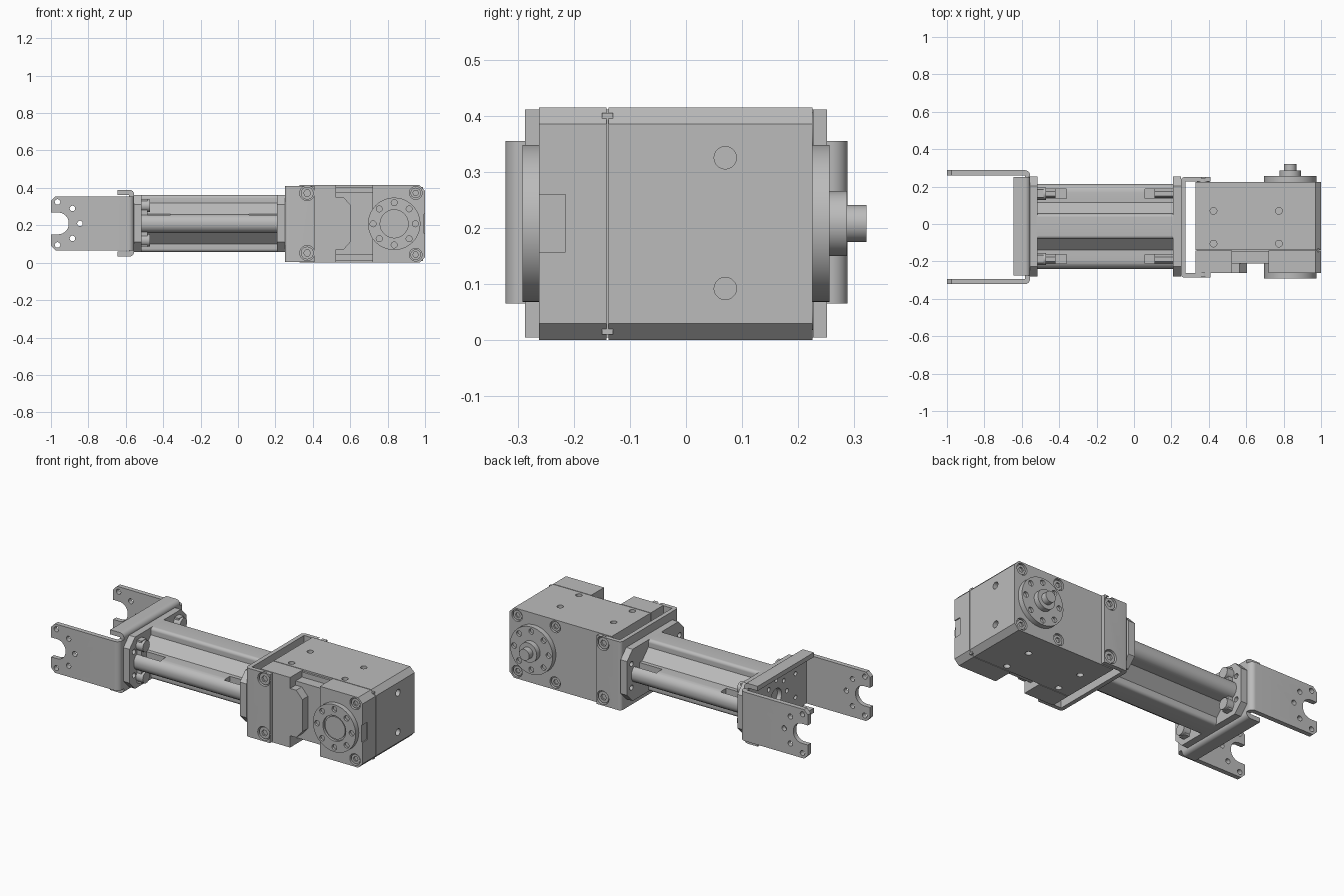
import bpy, bmesh, math
from mathutils import Vector

if "Cube" in bpy.data.objects:
    bpy.data.objects.remove(bpy.data.objects["Cube"], do_unlink=True)

grey = bpy.data.materials.new("machined grey")
grey.use_nodes = True
grey.diffuse_color = (0.5, 0.5, 0.5, 1)
grey.node_tree.nodes["Principled BSDF"].inputs["Base Color"].default_value = grey.diffuse_color

MID_Y, MID_Z = -0.0125, 0.21


def rounded(points, steps=6):
    """Outline from (u, v, radius) corners, each rounded by its radius."""
    out = []
    for i, (u, v, r) in enumerate(points):
        p = Vector((u, v))
        if r == 0:
            out.append(p)
            continue
        a = Vector(points[i - 1][:2]) - p
        b = Vector(points[(i + 1) % len(points)][:2]) - p
        a.normalize()
        b.normalize()
        half = a.angle(b) / 2
        centre = p + (a + b).normalized() * r / math.sin(half)
        t = r / math.tan(half)
        start, end = p + a * t - centre, p + b * t - centre
        for k in range(steps + 1):
            out.append(centre + start.lerp(end, k / steps).normalized() * r)
    return out


def circle(u, v, r, n=32):
    return [(u + r * math.cos(k * math.tau / n), v + r * math.sin(k * math.tau / n)) for k in range(n)]


def rect(u0, u1, v0, v1):
    return [(u0, v0), (u1, v0), (u1, v1), (u0, v1)]


def prism(name, outlines, axis, lo, hi):
    """Extrude one or more separate outlines along an axis."""
    place = {"x": lambda u, v, w: (w, u, v),
             "y": lambda u, v, w: (u, w, v),
             "z": lambda u, v, w: (u, v, w)}[axis]
    bm = bmesh.new()
    for outline in outlines:
        ends = [[bm.verts.new(place(p[0], p[1], w)) for p in outline] for w in (lo, hi)]
        n = len(outline)
        bm.faces.new(ends[0])
        bm.faces.new(ends[1])
        for i in range(n):
            j = (i + 1) % n
            bm.faces.new((ends[0][i], ends[0][j], ends[1][j], ends[1][i]))
    bmesh.ops.recalc_face_normals(bm, faces=bm.faces)
    mesh = bpy.data.meshes.new(name)
    bm.to_mesh(mesh)
    bm.free()
    mesh.materials.append(grey)
    obj = bpy.data.objects.new(name, mesh)
    bpy.context.collection.objects.link(obj)
    return obj


def cut(obj, outlines, axis, lo, hi):
    """Subtract extruded outlines from an object."""
    cutter = prism("cutter", outlines, axis, lo, hi)
    mod = obj.modifiers.new("cut", "BOOLEAN")
    mod.operation, mod.solver, mod.object = "DIFFERENCE", "EXACT", cutter
    bpy.context.view_layer.objects.active = obj
    bpy.ops.object.modifier_apply(modifier=mod.name)
    bpy.data.objects.remove(cutter, do_unlink=True)


def ring(u, v, radius, r, count):
    return [circle(u + radius * math.cos(k * math.tau / count),
                   v + radius * math.sin(k * math.tau / count), r, 16) for k in range(count)]


def u_profile(x0, x1, y0, y1, t, bend):
    """Bent sheet outline: web at x0, arms running to x1."""
    s = math.copysign(t, x1 - x0)
    return rounded([(x1, y0, 0), (x0, y0, bend), (x0, y1, bend), (x1, y1, 0),
                    (x1, y1 - t, 0), (x0 + s, y1 - t, 0), (x0 + s, y0 + t, 0), (x1, y0 + t, 0)])


# Fork bracket: side arms, and a web with top and bottom flanges
fork = prism("fork_arms", [u_profile(-0.555, -1, -0.322, 0.288, 0.028, 0.03)], "z", 0.065, 0.355)
slot = rounded([(-1.1, 0.152, 0), (-0.905, 0.152, 0.055), (-0.905, 0.268, 0.055), (-1.1, 0.268, 0)])
fork_holes = [circle(x, MID_Z + s * dz, 0.015, 16)
              for x, dz in ((-0.965, 0.115), (-0.885, 0.08)) for s in (-1, 1)]
cut(fork, [slot] + fork_holes + [circle(-0.845, MID_Z, 0.015, 16)], "y", -0.4, 0.4)
corners = [[(-1.01, MID_Z + s * 0.155), (-0.965, MID_Z + s * 0.155), (-1.01, MID_Z + s * 0.11)] for s in (-1, 1)]
cut(fork, corners, "y", -0.4, 0.4)
web = prism("fork_web", [u_profile(-0.555, -0.645, 0.033, 0.39, 0.027, 0.026)], "z", -0.275, 0.25)
for v in web.data.vertices:
    v.co.y, v.co.z = v.co.z, v.co.y
web.data.flip_normals()
web_holes = [circle(MID_Y, MID_Z, 0.05)] + ring(MID_Y, MID_Z, 0.1, 0.013, 8)
web_holes += [circle(MID_Y + s * 0.18, MID_Z + t * 0.07, 0.013, 16) for s in (-1, 1) for t in (-1, 1)]
for part in (fork, web):
    cut(part, web_holes, "x", -0.62, -0.54)

# Extruded beam with a cross section and pockets at both ends
quarter = [(0.2275, 0.05, 0.046), (0.127, 0.05, 0), (0.0675, 0.11, 0), (0.0675, 0.153, 0.018)]
section = []
for su, sv in ((1, 1), (-1, 1), (-1, -1), (1, -1)):
    pts = quarter if su * sv > 0 else quarter[::-1]
    section += [(MID_Y + su * u, MID_Z + sv * v, r) for u, v, r in pts]
beam = prism("beam", [rounded(section)], "x", -0.52, 0.212)
pockets = [rect(MID_Y + s * 0.15, MID_Y + s * 0.2, 0.168, 0.3) for s in (-1, 1)]
for lo, hi in ((-0.6, -0.36), (0.06, 0.3)):
    cut(beam, pockets, "x", lo, hi)
for side, s in (("left", 1), ("right", -1)):
    for end, lo, hi in (("fork", -0.52, -0.42), ("motor", 0.11, 0.215)):
        prism(f"{side}_{end}_bolt", [circle(MID_Y + s * 0.175, 0.207, 0.024, 6)], "x", lo, hi)
    # Clamp with two screw heads
    y = MID_Y + s * 0.175
    prism(f"{side}_clamp", [rect(y - 0.022, y + 0.022, 0.085, 0.34)], "x", -0.52, -0.485)
    for z in (0.12, 0.305):
        prism(f"{side}_clamp_screw", [circle(y, z, 0.033, 20)], "x", -0.52, -0.47)

# Chamfered end plates
plate_outline = []
for su, sv in ((1, 1), (-1, 1), (-1, -1), (1, -1)):
    pts = [(0.267, 0.1), (0.215, 0.153)]
    plate_outline += [(MID_Y + su * u, MID_Z + sv * v) for u, v in (pts if su * sv > 0 else pts[::-1])]
for name, lo, hi in (("fork_end_plate", -0.555, -0.515), ("motor_end_plate", 0.208, 0.25)):
    plate = prism(name, [plate_outline], "x", lo, hi)
    holes = [circle(MID_Y + s * 0.225, MID_Z + t * 0.07, 0.015, 16) for s in (-1, 1) for t in (-1, 1)]
    cut(plate, holes, "x", lo - 0.1, hi + 0.1)

# Motor mount bracket and its screws
mount = prism("motor_bracket", [u_profile(0.25, 0.41, -0.287, 0.251, 0.025, 0.02)], "z", 0.005, 0.411)
mount_spots = [(0.37, 0.372), (0.37, 0.052)]
cut(mount, [circle(x, z, 0.04) for x, z in mount_spots], "y", -0.4, 0.4)


def screw(name, x, z, r, y0, y1, outer):
    head = prism(name, [circle(x, z, r, 24)], "y", y0, y1)
    cut(head, [circle(x, z, r * 0.55, 6)], "y", outer - 0.012, outer + 0.012)


for x, z in mount_spots:
    screw("front_mount_screw", x, z, 0.034, -0.28, -0.25, -0.28)
    screw("back_mount_screw", x, z, 0.034, 0.21, 0.244, 0.244)

# Motor housing: two shells with a seam between
housing = [(0.33, 0), (0.97, 0), (1, 0.03), (1, 0.385), (0.97, 0.415), (0.33, 0.415)]
front = prism("front_housing", [housing], "y", -0.262, -0.142)
back = prism("back_housing", [housing], "y", -0.138, 0.225)
prism("housing_core", [rect(0.34, 0.99, 0.01, 0.405)], "y", -0.15, -0.13)
cut(front, [rect(0.525, 0.72, -0.1, 0.5)], "y", -0.4, -0.21)
cut(front, [rect(0.525, 0.72, 0.375, 0.5), rect(0.525, 0.72, -0.1, 0.04)], "y", -0.4, -0.1)
cut(front, [rect(-0.3, -0.215, 0.157, 0.26)], "x", 0.994, 1.1)
prism("cable_cover", [[(0.52, 0.07), (0.565, 0.07), (0.605, 0.115), (0.605, 0.305), (0.565, 0.35), (0.52, 0.35)]],
      "y", -0.262, -0.2)
for lo, hi in ((0.39, 0.5), (-0.1, 0.025)):
    for part, y in ((front, -0.105), (back, 0.07), (back, -0.105)):
        cut(part, [circle(x, y, 0.018, 20) for x in (0.425, 0.775)], "z", lo, hi)
cut(back, [circle(0.07, z, 0.02, 20) for z in (0.325, 0.092)], "x", 0.97, 1.1)

# Corner screws
front_spots = [(0.95, 0.373), (0.95, 0.043)]
back_spots = front_spots + [(0.7, 0.373), (0.7, 0.043)]
cut(front, [circle(x, z, 0.034) for x, z in front_spots], "y", -0.4, -0.245)
cut(back, [circle(x, z, 0.034) for x, z in back_spots], "y", 0.21, 0.4)
for x, z in front_spots:
    screw("front_corner_screw", x, z, 0.028, -0.256, -0.24, -0.256)
for x, z in back_spots:
    screw("back_corner_screw", x, z, 0.028, 0.2, 0.219, 0.219)

# Output discs, boss and shaft
AX, AZ = 0.835, 0.208
horn = prism("front_output_disc", [circle(AX, AZ, 0.14, 64)], "y", -0.291, -0.2)
cut(horn, [circle(AX, AZ, 0.075, 48)] + ring(AX, AZ, 0.113, 0.016, 8), "y", -0.4, -0.277)
prism("front_output_hub", [circle(AX, AZ, 0.066, 48)], "y", -0.284, -0.25)
idler = prism("back_output_disc", [circle(AX, AZ, 0.14, 64)], "y", 0.2, 0.256)
cut(idler, ring(AX, AZ, 0.113, 0.016, 8), "y", 0.242, 0.4)
prism("back_boss", [circle(AX, AZ, 0.058, 40)], "y", 0.25, 0.287)
prism("back_shaft", [circle(AX, AZ, 0.033, 32)], "y", 0.28, 0.322)

# Smooth the round surfaces, keep the edges sharp
bpy.ops.object.select_all(action="DESELECT")
for obj in bpy.context.scene.objects:
    if obj.type == "MESH":
        obj.select_set(True)
        bpy.context.view_layer.objects.active = obj
bpy.ops.object.shade_smooth_by_angle(angle=math.radians(30))
